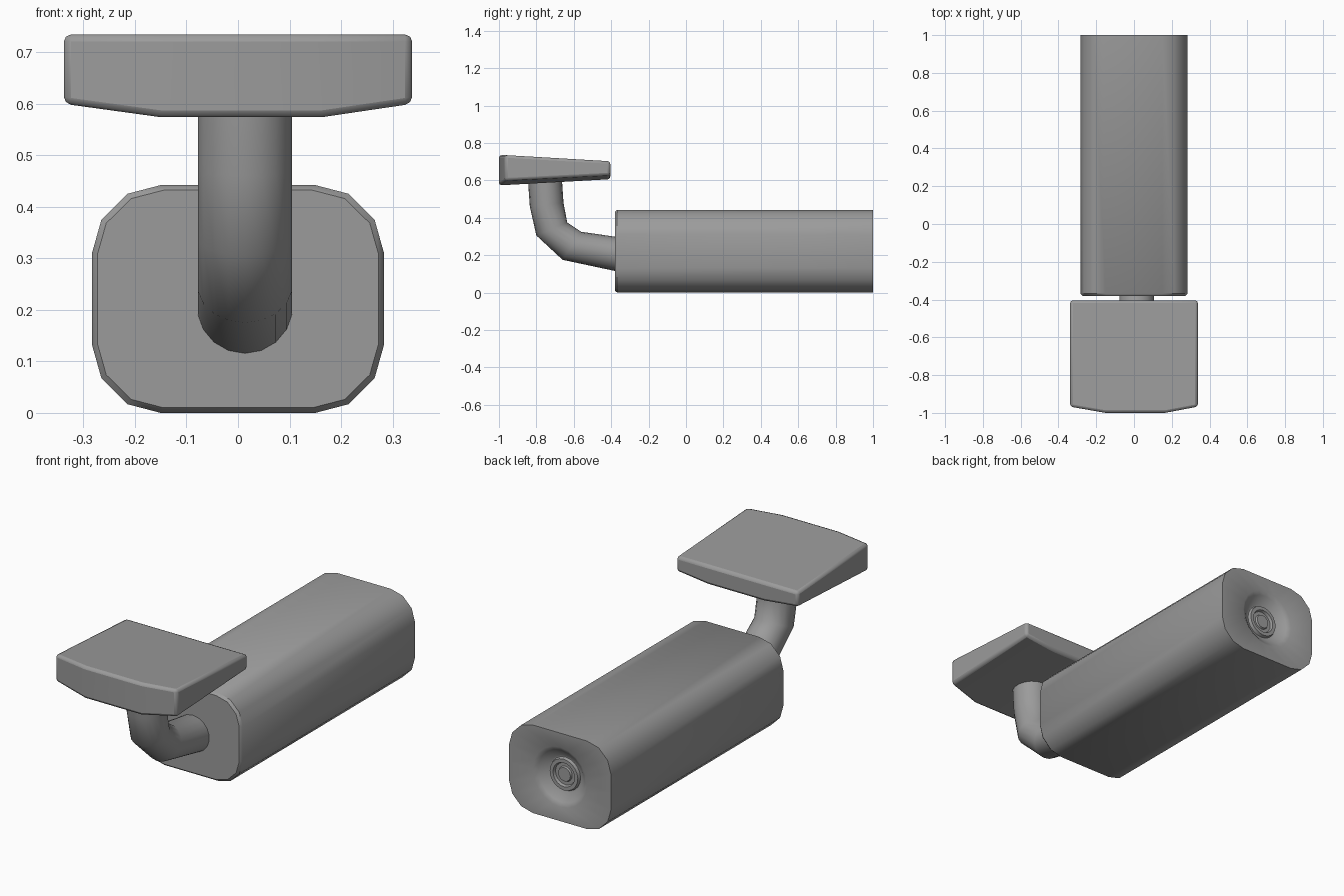
import bpy, bmesh
from math import cos, sin, pi, radians
from mathutils import Vector

cube = bpy.data.objects.get("Cube")
if cube:
    bpy.data.objects.remove(cube, do_unlink=True)

# One grey paint for every part
grey = bpy.data.materials.new("grey_paint")
grey.use_nodes = True
grey.diffuse_color = (0.33, 0.33, 0.33, 1)
grey.node_tree.nodes["Principled BSDF"].inputs["Base Color"].default_value = (0.33, 0.33, 0.33, 1)


def loft(name, rings, angle):
    """Skin a list of equal closed rings, cap both ends and smooth by angle."""
    bm = bmesh.new()
    loops = [[bm.verts.new(p) for p in ring] for ring in rings]
    n = len(loops[0])
    for a, b in zip(loops, loops[1:]):
        for i in range(n):
            j = (i + 1) % n
            bm.faces.new((a[i], a[j], b[j], b[i]))
    bm.faces.new(loops[0])
    bm.faces.new(loops[-1])
    return finish(name, bm, angle)


def finish(name, bm, angle):
    bmesh.ops.recalc_face_normals(bm, faces=bm.faces)
    mesh = bpy.data.meshes.new(name)
    bm.to_mesh(mesh)
    bm.free()
    mesh.materials.append(grey)
    obj = bpy.data.objects.new(name, mesh)
    bpy.context.collection.objects.link(obj)
    bpy.ops.object.select_all(action='DESELECT')
    obj.select_set(True)
    bpy.context.view_layer.objects.active = obj
    bpy.ops.object.shade_smooth_by_angle(angle=radians(angle))
    return obj


# Camera housing: rounded box outline, built from one quadrant
MID = 0.221
quad = [(0.283, 0), (0.283, 0.09), (0.265, 0.154), (0.215, 0.204), (0.15, 0.221)]
top = quad + [(0, 0.221)] + [(-x, z) for x, z in quad[:0:-1]]
outline = top + [(-x, -z) for x, z in top]
SIDES = len(outline)


def box_ring(y, inset=0):
    return [(x * (1 - inset / 0.283), y, MID + z * (1 - inset / 0.221)) for x, z in outline]


def round_ring(r, y):
    return [(r * cos(2 * pi * i / SIDES), y, MID + r * sin(2 * pi * i / SIDES))
            for i in range(SIDES)]


# Rear dish and lens steps as radius, depth
dish = [(0.15, 1), (0.13, 0.988), (0.09, 0.955), (0.083, 0.955), (0.078, 0.97),
        (0.06, 0.97), (0.055, 0.957), (0.038, 0.957), (0.034, 0.966)]
housing = [box_ring(-0.38, 0.01), box_ring(-0.368), box_ring(1)]
loft("camera_housing", housing + [round_ring(r, y) for r, y in dish], 40)

# Bent arm: each joint is given by its outer and inner edge as y, z
joints = [((-0.34, 0.107), (-0.34, 0.293)), ((-0.66, 0.175), (-0.56, 0.325)),
          ((-0.80, 0.305), (-0.635, 0.375)), ((-0.835, 0.46), (-0.655, 0.48)),
          ((-0.847, 0.63), (-0.665, 0.63))]
rings = []
for low, high in joints:
    low, high = Vector((0, *low)), Vector((0, *high))
    mid, half = (low + high) / 2, (high - low) / 2
    rings.append([mid + half * cos(a) + Vector((0.0135 + 0.093 * sin(a), 0, 0))
                  for a in (2 * pi * i / 18 for i in range(18))])
loft("bent_arm", rings, 60)

# Mounting plate: tapered slab with a bowed front and underside
slab = []
for x, front, drop in [(-0.338, -0.967, 0.026), (-0.15, -1, 0),
                       (0.163, -1, 0), (0.338, -0.967, 0.026)]:
    slab.append([(x, front, 0.735), (x, -0.405, 0.702),
                 (x, -0.405, 0.606 + drop * 0.8), (x, front, 0.573 + drop)])
plate = loft("mounting_plate", slab, 35)
bevel = plate.modifiers.new("soft_edges", 'BEVEL')
bevel.width = 0.014
bevel.segments = 2
bevel.limit_method = 'ANGLE'
bevel.angle_limit = radians(40)
